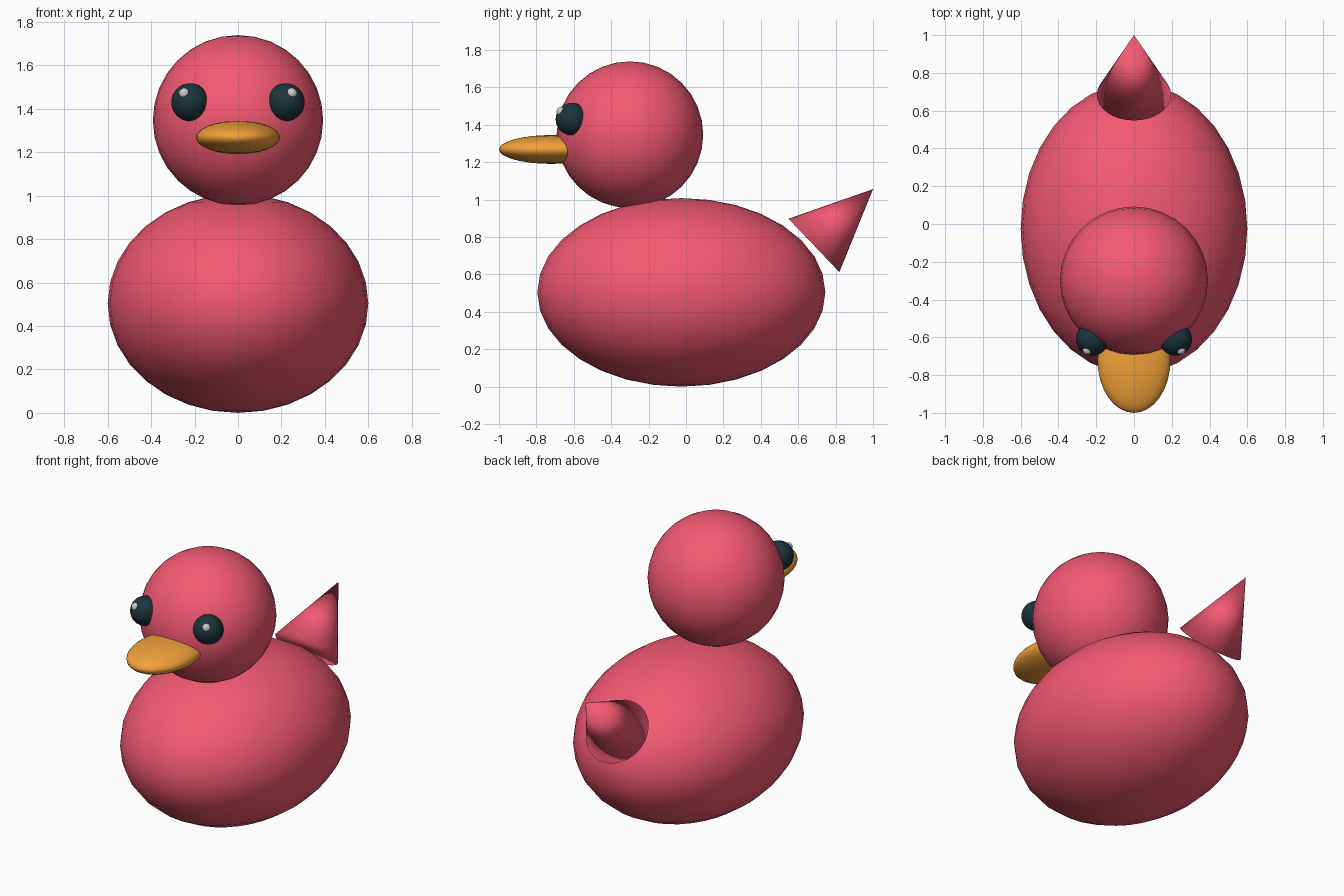
import bpy
from mathutils import Vector

if "Cube" in bpy.data.objects:
    bpy.data.objects.remove(bpy.data.objects["Cube"])


def material(name, rgb):
    m = bpy.data.materials.new(name)
    m.diffuse_color = (*rgb, 1)
    m.use_nodes = True
    m.node_tree.nodes["Principled BSDF"].inputs["Base Color"].default_value = m.diffuse_color
    return m


PINK = material("pink", (0.90, 0.10, 0.17))
ORANGE = material("orange", (0.88, 0.36, 0.04))
DARK = material("dark", (0.01, 0.035, 0.045))
WHITE = material("white", (0.8, 0.8, 0.8))


def finish(name, mat):
    ob = bpy.context.object
    ob.name = name
    ob.data.materials.append(mat)
    bpy.ops.object.shade_smooth()
    return ob


def ellipsoid(name, loc, radii, mat, segments=32, rings=16):
    bpy.ops.mesh.primitive_uv_sphere_add(segments=segments, ring_count=rings, radius=1, location=loc)
    bpy.context.object.scale = radii
    return finish(name, mat)


# Body, head and flattened beak
ellipsoid("body", (0, -0.025, 0.504), (0.6, 0.77, 0.504), PINK)
ellipsoid("head", (0, -0.30, 1.347), (0.392, 0.392, 0.392), PINK)
ellipsoid("beak", (0, -0.72, 1.268), (0.193, 0.28, 0.077), ORANGE)

# Eyes with small highlights, mirrored left and right
for side, s in (("left", 1), ("right", -1)):
    ellipsoid(side + "_eye", (s * 0.22, -0.61, 1.43), (0.087,) * 3, DARK)
    ellipsoid(side + "_eye_highlight", (s * 0.247, -0.667, 1.47), (0.025,) * 3, WHITE)

# Upturned tail cone
base, tip = Vector((0, 0.684, 0.755)), Vector((0, 1.0, 1.056))
axis = tip - base
bpy.ops.mesh.primitive_cone_add(vertices=32, radius1=0.197, radius2=0, depth=axis.length,
                                location=(base + tip) / 2,
                                rotation=axis.to_track_quat('Z', 'Y').to_euler())
finish("tail", PINK)
